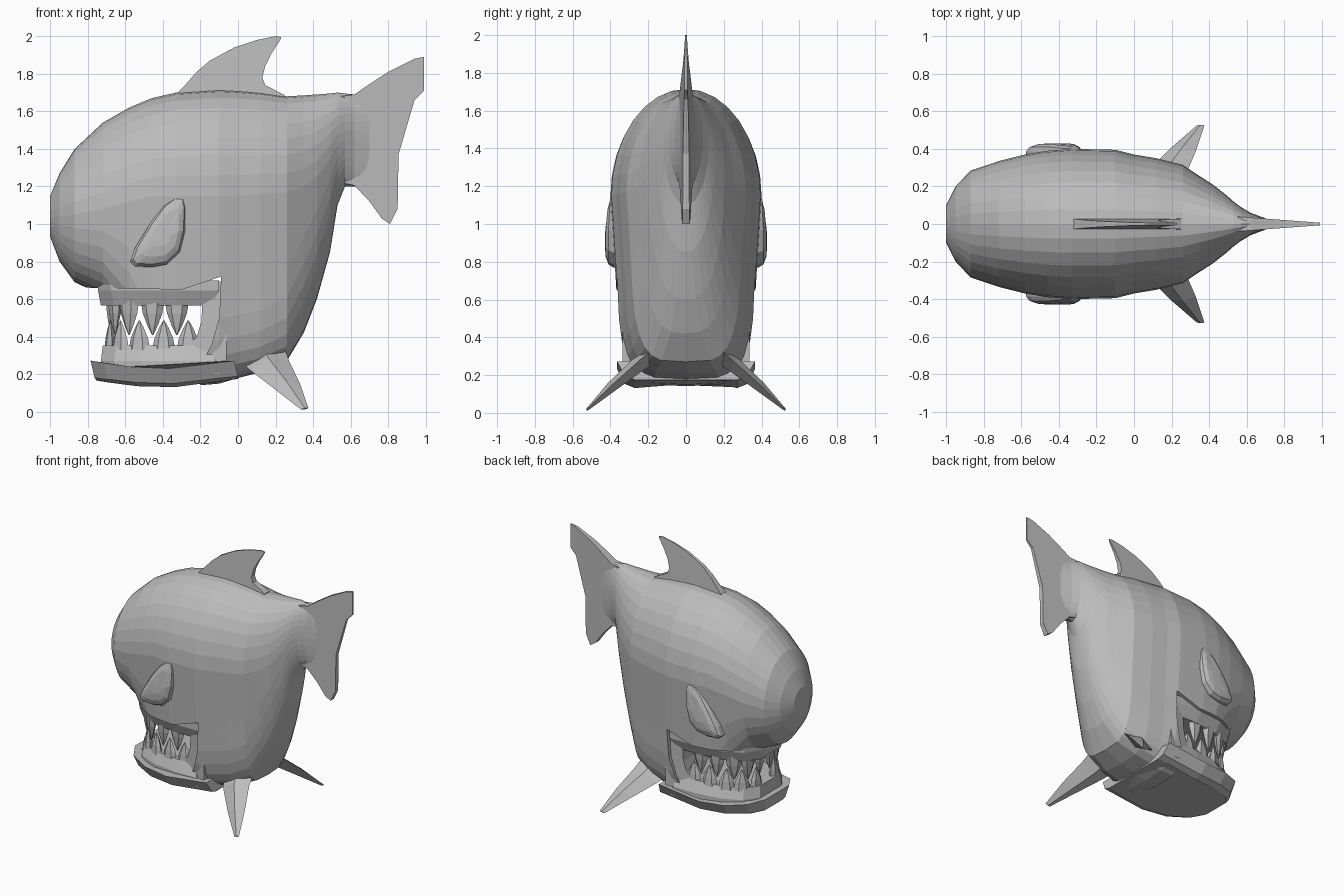
import bpy, bmesh, math
from mathutils import Vector

if "Cube" in bpy.data.objects:
    bpy.data.objects.remove(bpy.data.objects["Cube"])

mat = bpy.data.materials.new("plain grey")
mat.diffuse_color = (0.5, 0.5, 0.5, 1)
mat.use_nodes = True
mat.node_tree.nodes["Principled BSDF"].inputs["Base Color"].default_value = mat.diffuse_color


def loft(name, rings):
    """Closed solid through a list of equal-length rings."""
    bm = bmesh.new()
    vs = [[bm.verts.new(p) for p in r] for r in rings]
    n = len(vs[0])
    for a, b in zip(vs, vs[1:]):
        for i in range(n):
            j = (i + 1) % n
            bm.faces.new((a[i], a[j], b[j], b[i]))
    bm.faces.new(vs[0])
    bm.faces.new(vs[-1][::-1])
    bmesh.ops.recalc_face_normals(bm, faces=bm.faces)
    me = bpy.data.meshes.new(name)
    bm.to_mesh(me)
    bm.free()
    me.materials.append(mat)
    ob = bpy.data.objects.new(name, me)
    bpy.context.collection.objects.link(ob)
    return ob


def plate(name, prof, half):
    """Side profile (x, z) given a half thickness that varies over it."""
    return loft(name, [[(x, s * half(x, z), z) for x, z in prof] for s in (-1, 1)])


# Body: sections along x (x, bottom, top, half width, widest height, lower squareness)
stations = [
    (-1.0, .93, 1.15, .10, 1.04, 2), (-.95, .80, 1.27, .20, 1.04, 2),
    (-.87, .69, 1.40, .285, 1.05, 2), (-.72, .62, 1.54, .335, 1.08, 2.4),
    (-.58, .40, 1.62, .37, 1.12, 3), (-.46, .15, 1.67, .39, 1.15, 4),
    (-.33, .13, 1.70, .40, 1.15, 4.5), (-.1, .15, 1.715, .395, 1.15, 4.5),
    (.0, .18, 1.71, .37, 1.15, 4.5), (.12, .21, 1.70, .35, 1.16, 4.5),
    (.26, .27, 1.68, .315, 1.17, 4), (.35, .42, 1.685, .255, 1.2, 3),
    (.42, .60, 1.69, .21, 1.25, 2.5), (.49, .85, 1.695, .155, 1.35, 2.2),
    (.53, 1.10, 1.70, .12, 1.42, 2), (.57, 1.20, 1.695, .09, 1.45, 2),
    (.62, 1.20, 1.69, .06, 1.45, 2), (.70, 1.20, 1.70, .03, 1.45, 2)]


def section(x, zb, zt, w, zc, n):
    ring = []
    for i in range(32):
        a = 2 * math.pi * i / 32
        c, s = math.cos(a), math.sin(a)
        e = 1 if s >= 0 else 2 / n
        y = math.copysign(abs(c) ** e, c) * w if abs(c) > 1e-6 else 0
        z = zc + (zt - zc) * s if s >= 0 else zc - (zc - zb) * abs(s) ** e
        if n > 2:
            y *= 1 - .07 * min(1, max(0, (zc - z) / .4))
        ring.append((x, y, z))
    return ring


body = loft("body", [section(*s) for s in stations])

# Mouth opening cut through the head
cutter = plate("mouth_cutter", [(-1.2, .665), (-.74, .66), (-.3, .65), (-.09, .72), (-.1, .5),
                                (-.14, .36), (-.2, .24), (-.2, -.1), (-1.2, -.1)], lambda x, z: 1)
mod = body.modifiers.new("mouth", 'BOOLEAN')
mod.object = cutter
mod.operation = 'DIFFERENCE'
mod.solver = 'EXACT'
bpy.context.view_layer.objects.active = body
bpy.ops.object.modifier_apply(modifier="mouth")
bpy.data.objects.remove(cutter)


# Jaw and gums: horseshoe outlines stacked in z
def horseshoe(front, w, back, z, drop=0):
    half = [(front, .4 * w), (front + .07, .72 * w), (front + .22, .92 * w),
            (front + .42, w), (back, w)]
    pts = [(x, -y) for x, y in half[::-1]] + half
    return [(x, y, z - drop * math.sin(math.pi * min(1, max(0, (x + .8) / .8))))
            for x, y in pts]


loft("lower_jaw", [horseshoe(-.755, .27, 0, .175, .045), horseshoe(-.765, .32, 0, .19, .04),
                   horseshoe(-.785, .365, -.02, .275, .045)])
loft("lower_gum", [horseshoe(-.725, .335, -.1, .2), horseshoe(-.73, .335, -.12, .27),
                   horseshoe(-.72, .30, -.15, .352)])
loft("upper_gum", [horseshoe(-.75, .345, -.1, .70), horseshoe(-.745, .345, -.1, .645),
                   horseshoe(-.73, .31, -.15, .565)])
plate("mouth_corner", [(-.06, .70), (-.12, .69), (-.165, .66), (-.19, .58), (-.195, .48),
                       (-.22, .40), (-.28, .34), (-.28, .25), (-.06, .25)],
      lambda x, z: .335 + .25 * min(0, x + .1))


# Teeth around the horseshoe, mirrored left and right
def tooth(name, x, y, ang, z0, z1, w):
    rings = []
    for t, k in ((0, 1), (.4, .8), (.75, .42), (1, .06)):
        r = []
        for i in range(6):
            a = math.pi * i / 3
            u, v = math.cos(a) * w * k, math.sin(a) * w * .5 * k
            r.append((x + u * math.cos(ang) - v * math.sin(ang),
                      y + u * math.sin(ang) + v * math.cos(ang), z0 + (z1 - z0) * t))
        rings.append(r)
    loft(name, rings)


upper = [(-.675, .06, 1.57), (-.655, .17, 1.2), (-.58, .235, .6), (-.455, .27, .2), (-.325, .28, .05)]
lower = [(-.68, .11, 1.4), (-.625, .205, .8), (-.525, .25, .4), (-.395, .27, .1), (-.265, .275, 0)]
for s in (-1, 1):
    for x, y, a in upper:
        tooth("upper_tooth", x, s * y, s * a, .60, .41, .066)
    for x, y, a in lower:
        tooth("lower_tooth", x, s * y, s * a, .33, .485, .062)

# Eyes: domed teardrops
drop = [(-.575, .80), (-.55, .87), (-.47, 1.0), (-.39, 1.11), (-.33, 1.155), (-.285, 1.15),
        (-.275, 1.10), (-.28, .97), (-.31, .85), (-.38, .785), (-.46, .77), (-.55, .775)]
cx, cz = -.39, .93
for s in (-1, 1):
    loft("eye", [[(cx + (x - cx) * k, s * (y - .06 * max(0, z - 1.0)), cz + (z - cz) * k)
                  for x, z in drop]
                 for y, k in ((.30, 1), (.385, 1), (.41, .9), (.425, .65), (.43, .3))])

# Dorsal fin
plate("dorsal_fin", [(-.36, 1.66), (-.29, 1.73), (-.22, 1.81), (-.15, 1.87), (-.02, 1.94), (.10, 1.98),
                     (.20, 2.0), (.23, 1.995), (.225, 1.98), (.18, 1.91), (.145, 1.84), (.13, 1.78),
                     (.145, 1.74), (.25, 1.685), (.25, 1.62), (-.3, 1.62)],
      lambda x, z: .004 + .075 * (2.0 - z))

# Tail fin
plate("tail_fin", [(.55, 1.68), (.62, 1.69), (.70, 1.745), (.80, 1.81), (.94, 1.88), (.99, 1.89),
                   (.99, 1.71), (.94, 1.66), (.855, 1.37), (.85, 1.08), (.81, 1.0), (.765, 1.03),
                   (.70, 1.12), (.62, 1.205), (.55, 1.22)],
      lambda x, z: .006 + .075 * (1 - x))

# Side fins: diamond sections from root to tip
for s in (-1, 1):
    rings = []
    for lead, trail, t in (((.02, .20, .26), (.25, .17, .34), .04),
                           ((.06, .27, .225), (.27, .25, .275), .04),
                           ((.19, .40, .125), (.33, .39, .15), .028),
                           ((.335, .525, .012), (.375, .525, .02), .006)):
        a, b = Vector(lead), Vector(trail)
        m, n = (a + b) / 2, Vector((0, .6, .8)) * t
        rings.append([(p.x, s * p.y, p.z) for p in (a, m + n, b, m - n)])
    loft("side_fin", rings)
